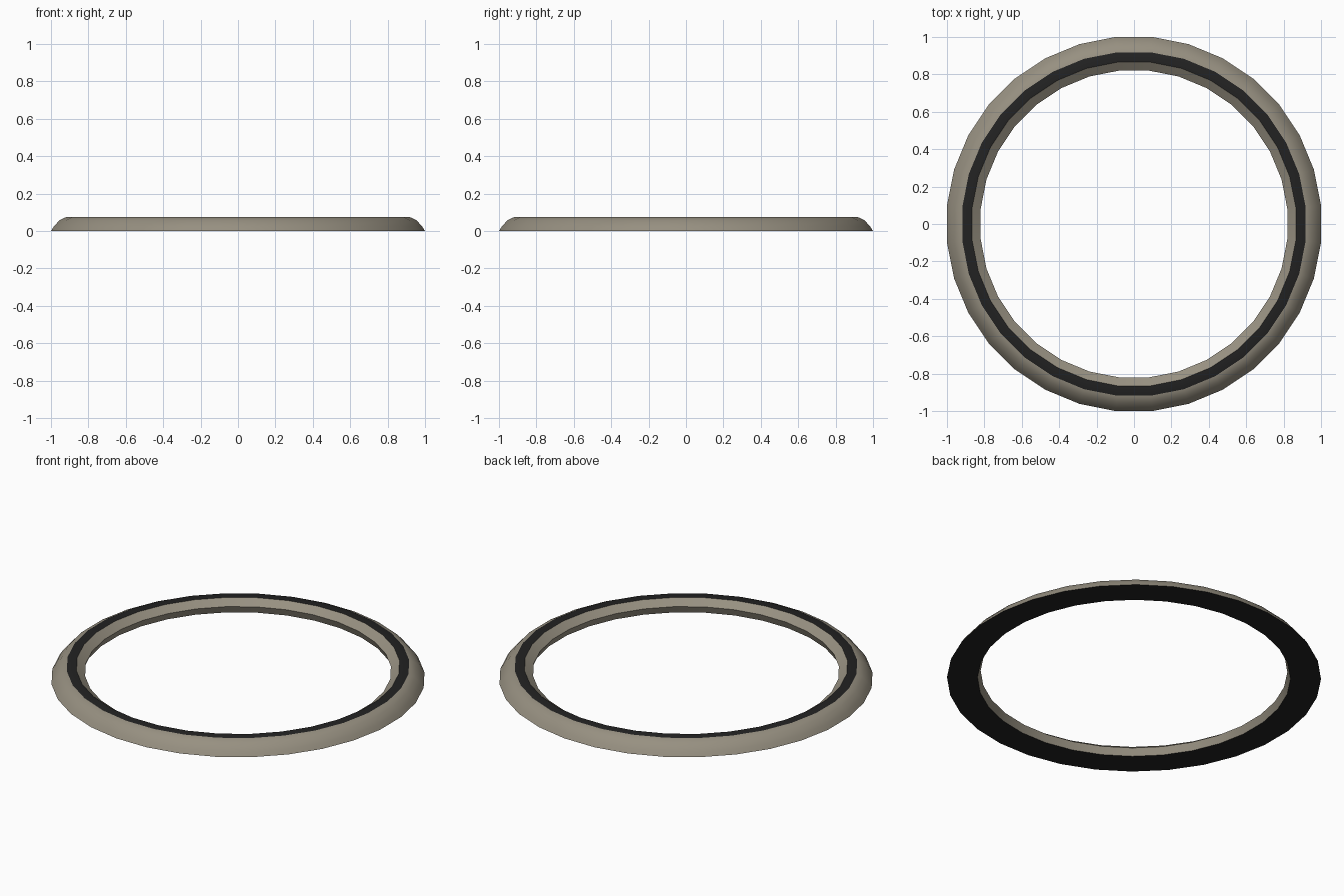
import bpy, bmesh, math

if "Cube" in bpy.data.objects:
    bpy.data.objects.remove(bpy.data.objects["Cube"])

SEGMENTS = 32
STEP = 2 * math.pi / SEGMENTS
FLAT = 1 / math.cos(STEP / 2)  # flats, not corners, touch the axes

# Cross-section (radius across flats, height), closed loop from the outer foot inward
PROFILE = [(1.0, 0), (0.984, 0.025), (0.955, 0.057), (0.918, 0.075),
           (0.866, 0.075), (0.82, 0.042), (0.837, 0)]
DARK_BANDS = {3, 6}  # top stripe and underside


def material(name, colour):
    m = bpy.data.materials.new(name)
    m.diffuse_color = (*colour, 1)
    m.use_nodes = True
    m.node_tree.nodes["Principled BSDF"].inputs["Base Color"].default_value = m.diffuse_color
    return m


# Ring swept around z
bm = bmesh.new()
rings = []
for i in range(SEGMENTS):
    a = (i + 0.5) * STEP
    rings.append([bm.verts.new((r * FLAT * math.cos(a), r * FLAT * math.sin(a), z))
                  for r, z in PROFILE])
for i in range(SEGMENTS):
    a, b = rings[i], rings[(i + 1) % SEGMENTS]
    for k in range(len(PROFILE)):
        n = (k + 1) % len(PROFILE)
        face = bm.faces.new((a[k], b[k], b[n], a[n]))
        face.material_index = 1 if k in DARK_BANDS else 0
bmesh.ops.recalc_face_normals(bm, faces=bm.faces)

mesh = bpy.data.meshes.new("rim_ring")
bm.to_mesh(mesh)
bm.free()
mesh.materials.append(material("warm grey", (0.31, 0.28, 0.22)))
mesh.materials.append(material("black", (0.016, 0.016, 0.016)))

ring = bpy.data.objects.new("rim_ring", mesh)
bpy.context.collection.objects.link(ring)
bpy.context.view_layer.objects.active = ring
ring.select_set(True)
bpy.ops.object.shade_smooth_by_angle(angle=math.radians(30))
